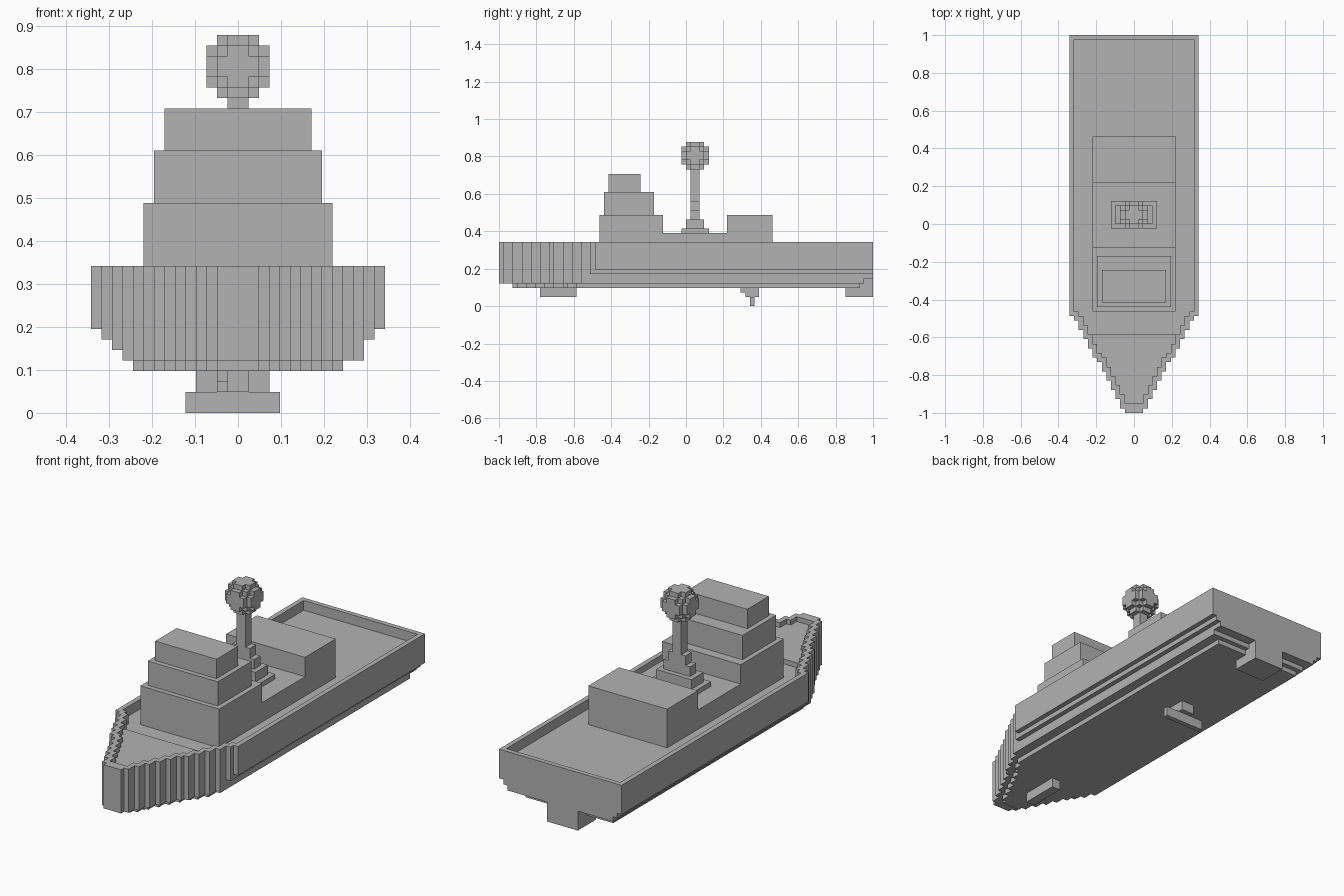
import bpy, bmesh, math
from mathutils import Vector

if "Cube" in bpy.data.objects:
    bpy.data.objects.remove(bpy.data.objects["Cube"])

LENGTH = 82                 # ship length in blocks
B = 2 / LENGTH              # size of one block

grey = bpy.data.materials.new("hull_grey")
grey.use_nodes = True
grey.diffuse_color = (0.45, 0.45, 0.45, 1)
grey.node_tree.nodes["Principled BSDF"].inputs["Base Color"].default_value = grey.diffuse_color


def finish(name, bm):
    """Scale from blocks to units and add the object."""
    for v in bm.verts:
        v.co = Vector((v.co.x, v.co.y - LENGTH / 2, v.co.z)) * B
    bmesh.ops.recalc_face_normals(bm, faces=bm.faces)
    mesh = bpy.data.meshes.new(name)
    bm.to_mesh(mesh)
    bm.free()
    mesh.materials.append(grey)
    obj = bpy.data.objects.new(name, mesh)
    bpy.context.collection.objects.link(obj)
    return obj


def box(name, xs, ys, zs):
    bm = bmesh.new()
    bmesh.ops.create_cube(bm, size=1)
    for v in bm.verts:
        v.co = Vector([lo + (c + 0.5) * (hi - lo) for c, (lo, hi) in zip(v.co, (xs, ys, zs))])
    return finish(name, bm)


def blocks(name, xs, ys, zs, inside):
    """Skin of all unit blocks that satisfy a rule, merged into flat faces."""
    cells = {(x, y, z) for x in range(*xs) for y in range(*ys) for z in range(*zs)
             if inside(x, y, z)}
    bm = bmesh.new()
    corners = {}

    def corner(p):
        if p not in corners:
            corners[p] = bm.verts.new(p)
        return corners[p]

    for c in cells:
        for axis in range(3):
            for side in (0, 1):
                near = list(c)
                near[axis] += 2 * side - 1
                if tuple(near) in cells:
                    continue
                u, w = (axis + 1) % 3, (axis + 2) % 3
                quad = []
                for a, b in ((0, 0), (1, 0), (1, 1), (0, 1)):
                    p = list(c)
                    p[axis] += side
                    p[u] += a
                    p[w] += b
                    quad.append(corner(tuple(p)))
                bm.faces.new(quad if side else quad[::-1])
    bmesh.ops.dissolve_limit(bm, angle_limit=math.radians(1), verts=bm.verts, edges=bm.edges)
    return finish(name, bm)


# Hull: pointed stepped bow, chined bottom, recessed deck behind a bulwark
def half_width(y):
    return min(14, int(2.46 + 0.55 * y)) if y >= 0 else 0


CHINE = {4: 10, 5: 12, 6: 12, 7: 13}      # widest half width of the low layers


def in_hull(x, y, z):
    reach = abs(x + 0.5)
    if z == 4:                             # flat bottom, set in at both ends
        return reach < min(half_width(y - 3), CHINE[z]) and 3 <= y < 79
    if z == 5 and (y >= 80 or x < -11):
        return False
    deck = 13 if y < 17 else 12
    if z >= deck and 2 <= y < 81 and reach < half_width(y - 1) - 1:
        return False
    return reach < min(half_width(y), CHINE.get(z, 14))


blocks("hull", (-14, 14), (0, LENGTH), (4, 14), in_hull)

# Superstructure: two deckhouses joined by a low middle deck
blocks("deckhouse", (-9, 9), (22, 60), (12, 20),
       lambda x, y, z: z < 16 or not 36 <= y < 50)
box("bridge_lower", (-8, 8), (23, 34), (20, 25))
box("bridge_upper", (-7, 7), (24, 31), (25, 29))

# Mast: narrowing steps up to a pole
for name, hx, hy, z0, z1 in (("mast_base", 5, 3, 16, 17), ("mast_plinth", 4, 2, 17, 19),
                             ("mast_step_lower", 3, 1, 19, 21),
                             ("mast_step_upper", 2, 1, 21, 23), ("mast_pole", 1, 1, 23, 30)):
    box(name, (-hx, hx), (43 - hy, 43 + hy), (z0, z1))

# Round radar dome built of blocks
blocks("radar_dome", (-3, 3), (40, 46), (30, 36),
       lambda x, y, z: (x + .5) ** 2 + (y - 42.5) ** 2 + (z - 32.5) ** 2 < 9)

# Underwater fittings
box("bow_fin", (-1, 1), (9, 17), (2, 4))
box("stern_skeg", (-4, 3), (76, 82), (2, 6))
box("strut_top", (-2, 1), (53, 57), (3, 4))
box("strut_foot", (-2, 1), (54, 57), (2, 3))
box("cross_blade", (-5, 4), (55, 56), (0, 2))
